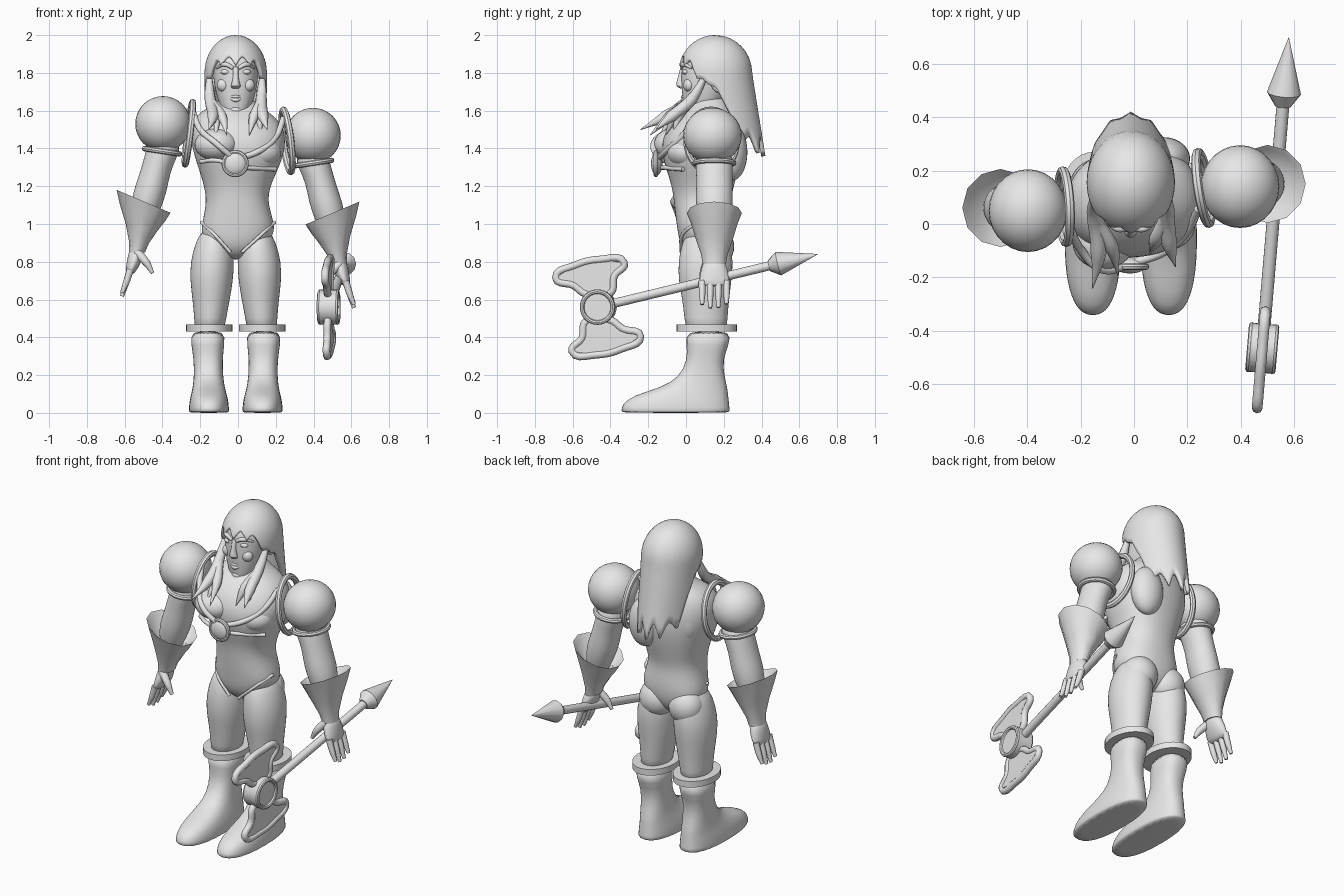
import bpy, bmesh, math
from math import sin, cos, pi, radians
from mathutils import Matrix, Vector

if bpy.data.objects.get("Cube"):
    bpy.data.objects.remove(bpy.data.objects["Cube"])

grey = bpy.data.materials.new("light grey")
grey.use_nodes = True
grey.diffuse_color = (0.8, 0.8, 0.8, 1)
grey.node_tree.nodes["Principled BSDF"].inputs["Base Color"].default_value = (0.8, 0.8, 0.8, 1)
MID = -0.012  # centre line of the figure


def finish(obj, sub=0, angle=40):
    obj.data.materials.clear()
    obj.data.materials.append(grey)
    bpy.ops.object.select_all(action='DESELECT')
    obj.select_set(True)
    bpy.context.view_layer.objects.active = obj
    bpy.ops.object.shade_smooth_by_angle(angle=radians(angle))
    if sub:
        m = obj.modifiers.new("smooth", 'SUBSURF')
        m.levels = m.render_levels = sub
    return obj


def from_bmesh(name, bm, sub=0, angle=40):
    bmesh.ops.recalc_face_normals(bm, faces=bm.faces)
    me = bpy.data.meshes.new(name)
    bm.to_mesh(me)
    bm.free()
    obj = bpy.data.objects.new(name, me)
    bpy.context.collection.objects.link(obj)
    return finish(obj, sub, angle)


def loft(name, sections, n=20, sub=1, power=2, angle=60):
    """Skin oval rings: x, y, z, rx, ry, optional tilt and yaw in degrees."""
    bm = bmesh.new()
    rings = []
    for x, y, z, rx, ry, *turn in sections:
        tilt, yaw = (turn + [0, 0])[:2]
        rot = Matrix.Rotation(radians(yaw), 3, 'Z') @ Matrix.Rotation(radians(tilt), 3, 'Y')
        ring = []
        for i in range(n):
            c, s = cos(2 * pi * i / n), sin(2 * pi * i / n)
            p = Vector((rx * math.copysign(abs(c) ** (2 / power), c),
                        ry * math.copysign(abs(s) ** (2 / power), s), 0))
            ring.append(bm.verts.new(rot @ p + Vector((x, y, z))))
        rings.append(ring)
    for a, b in zip(rings, rings[1:]):
        for i in range(n):
            bm.faces.new((a[i], a[(i + 1) % n], b[(i + 1) % n], b[i]))
    bm.faces.new(rings[0])
    bm.faces.new(rings[-1])
    return from_bmesh(name, bm, sub, angle)


def tube(name, pts, radii, closed=False, handle='AUTO'):
    """Round rod along a smooth path, with one radius per point."""
    cu = bpy.data.curves.new(name, 'CURVE')
    cu.dimensions, cu.bevel_depth, cu.bevel_resolution = '3D', 1, 2
    cu.use_fill_caps, cu.resolution_u = True, 5
    sp = cu.splines.new('BEZIER')
    sp.bezier_points.add(len(pts) - 1)
    sp.use_cyclic_u = closed
    for i, bp in enumerate(sp.bezier_points):
        bp.co = pts[i]
        bp.radius = radii if isinstance(radii, float) else radii[i]
        bp.handle_left_type = bp.handle_right_type = handle
    obj = bpy.data.objects.new(name, cu)
    bpy.context.collection.objects.link(obj)
    bpy.ops.object.select_all(action='DESELECT')
    obj.select_set(True)
    bpy.context.view_layer.objects.active = obj
    bpy.ops.object.convert(target='MESH')
    return finish(bpy.context.object, 0, 50)


def ball(name, loc, size, rot=(0, 0, 0)):
    bpy.ops.mesh.primitive_uv_sphere_add(segments=28, ring_count=16, location=loc, rotation=rot)
    obj = bpy.context.object
    obj.name, obj.scale = name, size
    return finish(obj)


def ring(name, loc, major, minor, rot=(0, 0, 0), scale=(1, 1, 1)):
    bpy.ops.mesh.primitive_torus_add(location=loc, rotation=rot, major_radius=major,
                                     minor_radius=minor, major_segments=32, minor_segments=8)
    obj = bpy.context.object
    obj.name, obj.scale = name, scale
    return finish(obj)


def rod(name, r1, r2, depth, matrix, n=24):
    bpy.ops.mesh.primitive_cone_add(vertices=n, radius1=r1, radius2=r2, depth=depth)
    obj = bpy.context.object
    obj.name, obj.matrix_world = name, matrix
    return finish(obj)


# Torso, twisted a little towards the raised right shoulder
loft("torso", [(-.01, .1, .81, .05, .07), (-.01, .1, .88, .16, .13), (0, .1, .96, .2, .145),
               (0, .095, 1.03, .185, .15), (-.005, .085, 1.12, .163, .15), (-.005, .09, 1.2, .175, .165, 1, 2),
               (0, .085, 1.3, .215, .195, 2, 4), (0, .08, 1.4, .25, .215, 4, 6), (0, .09, 1.5, .255, .195, 4, 7),
               (0, .11, 1.58, .21, .15, 4, 7), (-.01, .125, 1.63, .11, .1), (MID, .125, 1.68, .08, .08)], 24, 2, 2.3)
ball("chest_emblem", (-.015, -.155, 1.32), (.062, .03, .062))
ring("emblem_rim", (-.015, -.16, 1.32), .06, .012, (pi / 2, 0, 0))
ring("collar", (MID, .115, 1.59), .12, .014, (.25, 0, 0))
ring("neck_band", (MID, .12, 1.62), .088, .012, (.2, 0, 0))
for s, side in ((-1, "right"), (1, "left")):
    dy, dz = s * .035, -s * .02
    ball(side + "_chest_muscle", (s * .115, -.035 + dy, 1.4 + dz), (.115, .1, .085))
    ball(side + "_shoulder_blade", (s * .11, .21 + dy, 1.4 + dz), (.1, .08, .15))
    ball(side + "_buttock", (MID + s * .1, .155, .88), (.105, .1, .11))
    tube(side + "_chest_strap", [(-.015, -.15, 1.34), (s * .12, -.135 + dy, 1.41 + dz),
                                 (s * .2, -.06 + dy, 1.48 + dz), (s * .24, .02 + dy, 1.58 + dz)], .016)
    tube(side + "_chest_edge", [(-.015, -.14, 1.3), (s * .1, -.12 + dy, 1.315 + dz),
                                (s * .2, -.05 + dy, 1.31 + dz)], .012)
    tube(side + "_brief_edge", [(s * .195, .07, 1.01), (s * .13, -.015, .95), (s * .03 - .01, -.025, .85)], .009)
    ring(side + "_armhole_rim", (s * .26, .1 + dy, 1.46 + dz), .16, .018, (0, pi / 2 - s * .12, s * .05 + .1),
         (1.03, .85, 1))

# Head and face
loft("head", [(MID, .05, 1.56, .04, .045), (MID, .07, 1.59, .07, .08), (MID, .09, 1.66, .097, .108),
              (MID, .11, 1.73, .113, .136), (MID, .13, 1.8, .122, .155), (MID, .145, 1.87, .122, .168),
              (MID, .15, 1.93, .09, .12), (MID, .15, 1.96, .03, .05)], 24, 2, 2.3)
loft("nose", [(MID, -.015, 1.715, .02, .015), (MID, -.03, 1.73, .03, .026), (MID, -.028, 1.755, .018, .022),
              (MID, -.02, 1.8, .013, .018), (MID, -.015, 1.84, .018, .012)], 12)
for dz, r in ((.006, .009), (-.012, .011)):
    tube("lip", [(MID - .045, .0, 1.678), (MID, -.018, 1.668 + dz), (MID + .045, .0, 1.678)], [.003, r, .003])
ball("chin", (MID, .01, 1.6), (.035, .027, .03))
for s, side in ((-1, "right"), (1, "left")):
    ball(side + "_eye", (MID + s * .052, .0, 1.805), (.028, .02, .015))
    tube(side + "_brow", [(MID + s * .015, -.02, 1.825), (MID + s * .055, -.015, 1.845),
                          (MID + s * .1, .03, 1.825)], [.01, .013, .005])
    ball(side + "_cheek", (MID + s * .065, .015, 1.735), (.035, .03, .035))
    ball(side + "_ear", (MID + s * .118, .165, 1.75), (.02, .035, .055), (.2, 0, 0))

# Hair shell: its lower edge follows the hairline, with pointed ends
HAIRLINE = [(0, 1.89), (35, 1.89), (60, 1.82), (78, 1.74), (92, 1.72), (115, 1.55), (135, 1.47), (181, 1.46)]


def hair_edge(deg):
    for (a, za), (b, zb) in zip(HAIRLINE, HAIRLINE[1:]):
        if a <= deg <= b:
            z = za + (zb - za) * (deg - a) / (b - a)
    period, depth = (30, .05) if deg < 75 else (28, .1)
    point = abs((180 - deg) / period % 1 - .5) * 2
    return z - depth * point ** 1.5 * (deg < 75 or deg > 110)


bm = bmesh.new()
N, M = 120, 16
top = bm.verts.new((MID, .15, 2.0))
columns = []
for i in range(N):
    deg = 360 * i / N
    a, edge = radians(deg), hair_edge(min(deg, 360 - deg))
    col = []
    for j in range(1, M + 1):
        z = 2 - (2 - edge) * (j / M) ** 1.7
        k = math.sqrt(max(0, 1 - ((z - 1.8) / .2) ** 2)) if z > 1.8 else 1
        drift = max(0, 1.8 - z) * .16 * max(0, -cos(a))
        col.append(bm.verts.new((MID + .165 * k * sin(a), .155 - .195 * k * cos(a) + drift, z)))
    columns.append(col)
for a, b in zip(columns, columns[1:] + columns[:1]):
    bm.faces.new((top, a[0], b[0]))
    for j in range(M - 1):
        bm.faces.new((a[j], a[j + 1], b[j + 1], b[j]))
hair = from_bmesh("hair", bm)
shell = hair.modifiers.new("thickness", 'SOLIDIFY')
shell.thickness, shell.offset = .022, -1

# Locks falling forward over the chest
for s, side in ((-1, "right"), (1, "left")):
    push = .08 if s > 0 else 0
    for tip_x, tip_y, tip_z, r in ((.155, -.24, 1.5, .03), (.06, -.19, 1.47, .028), (.12, -.15, 1.44, .022)):
        tube(side + "_hair_lock", [(MID + s * .14, .1, 1.78), (MID + s * .135, .03, 1.66),
                                   (s * (tip_x + .11) / 2, tip_y * .45 + push * .4, 1.57),
                                   (s * tip_x, tip_y + push, tip_z)], [.015, r, r, .002])

# Arms
for s, side, y, dz in ((-1, "right", .06, 0), (1, "left", .15, -.062)):
    def sec(x, z, rx, ry, tilt=0, dy=0):
        return (s * x, y + dy, z + dz, rx, ry, -s * tilt)
    ball(side + "_shoulder_ball", (s * .397, y - .01, 1.53 + dz), (.147, .155, .147))
    loft(side + "_arm", [sec(.38, 1.45, .09, .1, 10), sec(.405, 1.37, .085, .1, 10), sec(.435, 1.29, .077, .095, 12),
                         sec(.455, 1.2, .085, .1, 18), sec(.49, 1.1, .085, .095, 20), sec(.52, .95, .045, .05, 10)])
    ring(side + "_arm_band", (s * .402, y, 1.385 + dz), .095, .014, (0, -s * .15, 0), (1, 1.08, 1))
    loft(side + "_gauntlet", [sec(.495, 1.04, .08, .09, 23), sec(.497, 1.105, .14, .132, 23),
                              sec(.5, 1.12, .155, .146, 23), sec(.505, 1.06, .128, .122, 20),
                              sec(.512, .98, .085, .098, 14), sec(.525, .9, .052, .07, 6),
                              sec(.535, .85, .043, .062)], 12, 0)
    loft(side + "_palm", [sec(.532, .88, .04, .055), sec(.545, .82, .042, .072), sec(.56, .77, .034, .082),
                          sec(.575, .73, .022, .078)], 16)
    for k in range(4):
        fy = y + (k - 1.5) * .043
        end = .61 + .018 * abs(k - 1.4)
        tube(side + "_finger", [(s * .57, fy, .76 + dz), (s * .592, fy, .69 + dz),
                                (s * .614, fy, end + dz)], [.019, .017, .01])
    tube(side + "_thumb", [(s * .535, y - .04, .85 + dz), (s * .485, y - .06, .795 + dz),
                           (s * .452, y - .065, .74 + dz)], [.026, .021, .01])

# Legs and boots
for s, side in ((-1, "right"), (1, "left")):
    def sec(x, y, z, rx, ry):
        return (MID + s * x, y, z, rx, ry)
    loft(side + "_thigh", [sec(.115, .11, .98, .06, .09), sec(.115, .105, .9, .1, .13), sec(.124, .105, .8, .118, .148),
                           sec(.128, .1, .7, .115, .142), sec(.13, .105, .6, .1, .125), sec(.135, .105, .5, .085, .115),
                           sec(.14, .11, .42, .08, .11)])
    loft(side + "_boot_cuff", [sec(.14, .11, .43, .1, .13), sec(.14, .11, .43, .123, .16),
                               sec(.14, .11, .468, .123, .16), sec(.14, .11, .468, .09, .11)], 32, 0, 2, 40)
    loft(side + "_boot", [sec(.142, -.055, 0, .105, .288), sec(.142, -.055, .006, .107, .29),
                          sec(.142, -.055, .05, .106, .285), sec(.142, -.025, .095, .096, .25),
                          sec(.143, .045, .135, .085, .175), sec(.144, .085, .19, .078, .12),
                          sec(.146, .1, .28, .076, .094), sec(.148, .115, .36, .088, .112),
                          sec(.148, .12, .44, .094, .125)], 24, 1, 2.4)

# Double-bladed axe in the left hand, built around the middle of its head
axe = Matrix.Translation((.48, -.465, .56)) @ Matrix.Rotation(-.085, 4, 'Z')
along = axe @ Matrix.Rotation(math.atan2(.28, 1.165), 4, 'X') @ Matrix.Rotation(-pi / 2, 4, 'X')
rod("axe_shaft", .024, .024, .96, along @ Matrix.Translation((0, 0, .48)), 16)
rod("spike_base", .03, .064, .05, along @ Matrix.Translation((0, 0, .96)), 12)
rod("spike", .064, .001, .215, along @ Matrix.Translation((0, 0, 1.0925)), 12)
across = axe @ Matrix.Rotation(pi / 2, 4, 'Y')
rod("axe_hub", .08, .08, .09, across, 32)
for x in (-.045, .045):
    ring("hub_rim", (0, 0, 0), .082, .012).matrix_world = across @ Matrix.Translation((0, 0, x))
rod("hub_band", .092, .092, .085, across, 32)

BLADE = [(-.225, .155), (-.125, .22), (.01, .252), (.138, .235), (.085, .165), (.065, .075), (-.065, .07), (-.13, .115)]
for flip, label in ((1, "upper"), (-1, "lower")):
    outline = [(0, flip * y, flip * z) for y, z in BLADE]
    bm = bmesh.new()
    face = bm.faces.new([bm.verts.new((p[0] - .01, p[1], p[2])) for p in outline])
    new = bmesh.ops.extrude_face_region(bm, geom=[face])["geom"]
    bmesh.ops.translate(bm, verts=[v for v in new if isinstance(v, bmesh.types.BMVert)], vec=(.02, 0, 0))
    from_bmesh(label + "_blade", bm).matrix_world = axe
    tube(label + "_blade_rim", outline, .02, True, 'AUTO').matrix_world = axe
